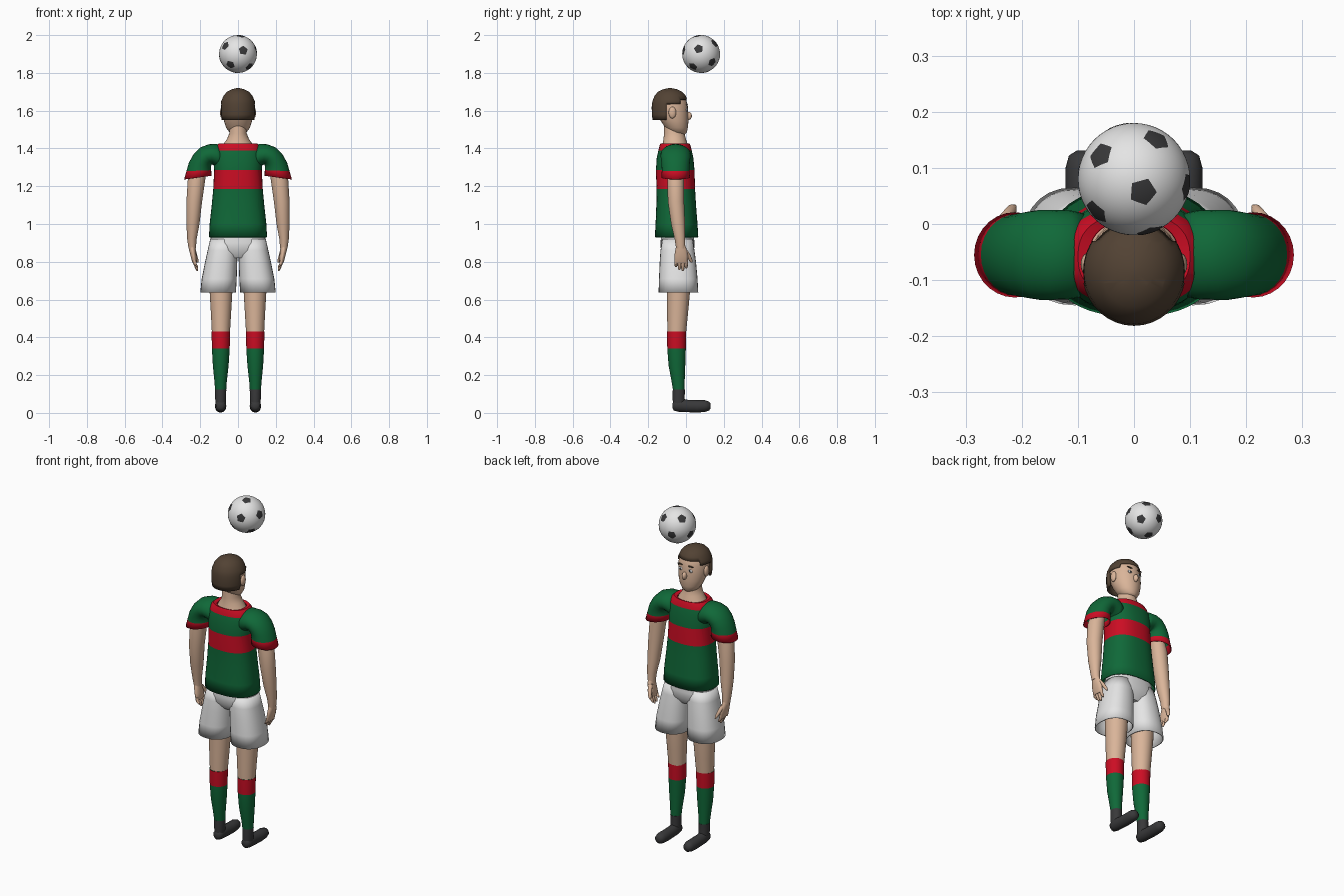
import bpy, bmesh, math
from mathutils import Vector, Matrix

cube = bpy.data.objects.get("Cube")
if cube:
    bpy.data.objects.remove(cube)


def material(name, rgb):
    m = bpy.data.materials.new(name)
    m.use_nodes = True
    m.diffuse_color = (*rgb, 1)
    m.node_tree.nodes["Principled BSDF"].inputs["Base Color"].default_value = (*rgb, 1)
    return m


GREEN = material("shirt green", (.005, .14, .04))
RED = material("trim red", (.6, .004, .017))
WHITE = material("cloth white", (.78, .78, .78))
SKIN = material("skin", (.7, .46, .32))
HAIR = material("hair brown", (.085, .055, .034))
BLACK = material("boot black", (.04, .04, .042))


def finish(name, bm, mats, angle=50, thick=0):
    me = bpy.data.meshes.new(name)
    bm.to_mesh(me)
    bm.free()
    for m in mats:
        me.materials.append(m)
    me.shade_smooth()
    me.set_sharp_from_angle(angle=math.radians(angle))
    ob = bpy.data.objects.new(name, me)
    bpy.context.collection.objects.link(ob)
    if thick:
        mod = ob.modifiers.new("cloth", "SOLIDIFY")
        mod.thickness, mod.offset = thick, -1
    return ob


def loft(rings, bands=(), caps=True, power=2, n=28):
    """Skin rings of (centre, half axis, half axis); bands are material indices."""
    bm = bmesh.new()
    loops = []
    for c, u, v in rings:
        loop = []
        for i in range(n):
            a = math.tau * i / n
            p, q = (math.copysign(abs(t) ** (2 / power), t) for t in (math.cos(a), math.sin(a)))
            loop.append(bm.verts.new(Vector(c) + Vector(u) * p + Vector(v) * q))
        loops.append(loop)
    for k, (a, b) in enumerate(zip(loops, loops[1:])):
        for i in range(n):
            f = bm.faces.new((a[i], a[(i + 1) % n], b[(i + 1) % n], b[i]))
            f.material_index = bands[k] if bands else 0
    if caps:
        bm.faces.new(loops[0])
        bm.faces.new(loops[-1])
    bmesh.ops.recalc_face_normals(bm, faces=bm.faces)
    return bm


def flat(z, xa, xb, cy, ry):
    """Level ring from xa to xb."""
    return ((xa + xb) / 2, cy, z), ((xb - xa) / 2, 0, 0), (0, ry, 0)


def centred(z, rx, cy, ry):
    return flat(z, -rx, rx, cy, ry)


def tilted(xa, za, xb, zb, ry, cy=-.055):
    """Ring spanning two points in the front plane."""
    return ((xa + xb) / 2, cy, (za + zb) / 2), ((xa - xb) / 2, 0, (za - zb) / 2), (0, ry, 0)


def upright(y, rx, z0, z1, cx=.092):
    return (cx, y, (z0 + z1) / 2), (rx, 0, 0), (0, 0, (z1 - z0) / 2)


def blob(name, loc, size, mat):
    bm = bmesh.new()
    bmesh.ops.create_uvsphere(bm, u_segments=20, v_segments=12, radius=1)
    bm.transform(Matrix.Translation(loc) @ Matrix.Diagonal((*size, 1)))
    return finish(name, bm, [mat])


def cut(bm, co, no):
    bmesh.ops.bisect_plane(bm, geom=bm.verts[:] + bm.edges[:] + bm.faces[:], plane_co=co, plane_no=no)


def pair(name, make, mats, **kw):
    """Left part and its mirror image."""
    for side, s in (("left", 1), ("right", -1)):
        bm = make()
        if s < 0:
            bm.transform(Matrix.Diagonal((-1, 1, 1, 1)))
            bmesh.ops.reverse_faces(bm, faces=bm.faces)
        finish(side + "_" + name, bm, mats, **kw)


# Shirt body with chest stripe and square collar
shirt = loft([centred(.93, .154, -.05, .115), centred(1.0, .15, -.05, .111),
              centred(1.1, .139, -.052, .105), centred(1.185, .131, -.054, .102),
              centred(1.285, .126, -.057, .102), centred(1.35, .13, -.058, .097),
              centred(1.39, .124, -.058, .088), centred(1.415, .113, -.058, .082),
              centred(1.427, .1, -.058, .076), centred(1.422, .08, -.058, .064),
              centred(1.4, .078, -.058, .062)],
             bands=(0, 0, 0, 1, 0, 0, 1, 1, 1, 1), caps=False, power=2.4, n=40)
for s in (1, -1):
    cut(shirt, (s * .106, 0, 0), (1, 0, 0))
for f in shirt.faces:
    if abs(f.calc_center_median().x) > .106 and f.calc_center_median().z > 1.39:
        f.material_index = 0
finish("shirt_body", shirt, [GREEN, RED], thick=.004)

# Sleeves with red cuffs
pair("sleeve", lambda: loft(
    [tilted(.08, 1.4, .08, 1.29, .072), tilted(.11, 1.424, .115, 1.3, .079),
     tilted(.155, 1.422, .13, 1.312, .08), tilted(.2, 1.405, .138, 1.315, .08),
     tilted(.235, 1.37, .142, 1.31, .077), tilted(.26, 1.325, .143, 1.3, .074),
     tilted(.273, 1.28, .142, 1.285, .073), tilted(.285, 1.237, .14, 1.255, .076)],
    bands=(0, 0, 0, 0, 0, 0, 1), caps=False), [GREEN, RED], thick=.004)

# Shorts
finish("shorts_hips", loft([centred(.95, .14, -.045, .086), centred(.9, .151, -.045, .09),
                            centred(.86, .155, -.045, .088), centred(.82, .1, -.045, .06)], power=2.3), [WHITE])
pair("shorts_leg", lambda: loft(
    [flat(.92, .0, .147, -.045, .08), flat(.86, .002, .161, -.045, .09),
     flat(.8, .004, .174, -.043, .096), flat(.71, .007, .192, -.041, .102),
     flat(.637, .011, .2, -.04, .105)], caps=False, power=2.3), [WHITE], thick=.005)

# Legs, socks and boots
pair("leg", lambda: loft([flat(.8, .025, .155, -.04, .065), flat(.64, .03, .15, -.04, .061),
                          flat(.52, .037, .143, -.045, .055), flat(.42, .043, .138, -.049, .049)]), [SKIN])
pair("sock", lambda: loft([flat(.43, .042, .14, -.05, .051), flat(.34, .044, .138, -.05, .049),
                           flat(.25, .05, .133, -.048, .044), flat(.17, .059, .125, -.042, .035),
                           flat(.115, .063, .121, -.038, .03)], bands=(1, 0, 0, 0)), [GREEN, RED])
pair("boot_ankle", lambda: loft([flat(.125, .062, .122, -.038, .032), flat(.08, .063, .121, -.039, .032),
                                 flat(.03, .066, .118, -.036, .032)]), [BLACK])
pair("boot_foot", lambda: loft([upright(-.072, .01, .025, .05), upright(-.064, .024, .012, .065),
                                upright(-.04, .029, .006, .075), upright(0, .029, .004, .07),
                                upright(.06, .03, .002, .067), upright(.1, .03, .005, .067),
                                upright(.122, .024, .012, .06), upright(.131, .01, .025, .048)]), [BLACK])

# Arms and hands
pair("arm", lambda: loft([flat(1.32, .165, .235, -.055, .04), flat(1.23, .174, .266, -.055, .044),
                          flat(1.12, .19, .273, -.053, .043), flat(1.0, .204, .273, -.042, .037),
                          flat(.92, .219, .269, -.032, .028), flat(.87, .223, .262, -.028, .024)]), [SKIN])
pair("palm", lambda: loft([flat(.89, .226, .261, -.028, .022), flat(.865, .224, .259, -.026, .03),
                           flat(.83, .22, .251, -.025, .037), flat(.8, .218, .243, -.026, .035),
                           flat(.79, .222, .238, -.026, .03)]), [SKIN])
for i, name in enumerate(("index", "middle", "ring", "little")):
    y = .001 - .018 * i
    tip = (.765, .752, .757, .772)[i]
    pair(name + "_finger", lambda: loft(
        [flat(.81, .222, .24, y, .009), flat(.785, .218, .235, y, .009),
         flat(tip + .008, .211, .225, y, .008), flat(tip, .212, .22, y, .004)], n=12), [SKIN])
pair("thumb", lambda: loft([flat(.865, .224, .25, -.008, .013), flat(.835, .216, .239, .012, .012),
                            flat(.808, .209, .227, .025, .01), flat(.795, .209, .218, .03, .005)], n=12), [SKIN])

# Neck and head
finish("neck", loft([centred(1.39, .09, -.058, .075), centred(1.425, .076, -.058, .066),
                     centred(1.45, .058, -.06, .059), centred(1.48, .046, -.062, .054),
                     centred(1.54, .045, -.064, .052)]), [SKIN])
finish("head", loft([centred(1.474, .025, -.035, .03), centred(1.485, .045, -.042, .046),
                     centred(1.51, .063, -.05, .06), centred(1.545, .074, -.06, .073),
                     centred(1.58, .081, -.07, .082), centred(1.63, .083, -.08, .089),
                     centred(1.67, .073, -.082, .079), centred(1.695, .053, -.082, .057),
                     centred(1.707, .025, -.082, .025)]), [SKIN])

# Hair shell, stepped up around the ears and forehead
hair = loft([centred(1.55, .088, -.086, .091), centred(1.58, .092, -.086, .095),
             centred(1.62, .0925, -.085, .0965), centred(1.65, .089, -.084, .094),
             centred(1.68, .076, -.084, .082), centred(1.7, .058, -.084, .064),
             centred(1.713, .034, -.084, .038), centred(1.719, .008, -.084, .009)], n=36)
for co, no in (((0, -.105, 0), (0, 1, 0)), ((0, -.03, 0), (0, 1, 0)),
               ((0, 0, 1.635), (0, 0, 1)), ((0, 0, 1.66), (0, 0, 1))):
    cut(hair, co, no)
gone = []
for f in hair.faces:
    c = f.calc_center_median()
    limit = 1.551 if c.y < -.105 else 1.635 if c.y < -.03 else 1.66
    if c.z < limit:
        gone.append(f)
bmesh.ops.delete(hair, geom=gone, context="FACES")
finish("hair", hair, [HAIR], thick=.012)

# Face
blob("nose", (0, .012, 1.572), (.013, .019, .022), SKIN)
blob("mouth", (0, .006, 1.523), (.018, .004, .003), HAIR)
for side, s in (("left", 1), ("right", -1)):
    blob(side + "_ear", (s * .083, -.072, 1.59), (.012, .02, .031), SKIN)
    blob(side + "_eye", (s * .032, .005, 1.605), (.014, .0045, .009), WHITE)
    blob(side + "_pupil", (s * .031, .0085, 1.605), (.006, .002, .007), BLACK)
    blob(side + "_eyebrow", (s * .034, .005, 1.631), (.019, .0045, .004), HAIR)

# Ball with twelve dark pentagons
centre, R = Vector((0, .08, 1.9)), .1
ball = bmesh.new()
bmesh.ops.create_uvsphere(ball, u_segments=48, v_segments=32, radius=R)
ball.transform(Matrix.Translation(centre))
finish("ball", ball, [WHITE])

pole = Vector((.16, -.23, .96)).normalized()
side_axis = Vector((-.6, .43, .67))
side_axis = (side_axis - pole * side_axis.dot(pole)).normalized()
third = pole.cross(side_axis)
spots = [(pole, side_axis)]
for k in range(5):
    a = math.tau * k / 5
    d = side_axis * math.cos(a) + third * math.sin(a)
    spots.append(((pole + 2 * d).normalized(), pole))
spots += [(-p, -t) for p, t in spots]
patches = bmesh.new()
for p, toward in spots:
    u = (toward - p * toward.dot(p)).normalized()
    v = p.cross(u)
    hub = patches.verts.new(p)
    rim = [patches.verts.new(p + .26 * (u * math.cos(math.tau * i / 5) + v * math.sin(math.tau * i / 5)))
           for i in range(5)]
    for i in range(5):
        patches.faces.new((hub, rim[i], rim[(i + 1) % 5]))
bmesh.ops.subdivide_edges(patches, edges=patches.edges[:], cuts=3, use_grid_fill=True)
for vert in patches.verts:
    vert.co = centre + vert.co.normalized() * R * 1.006
finish("ball_pentagons", patches, [BLACK])
